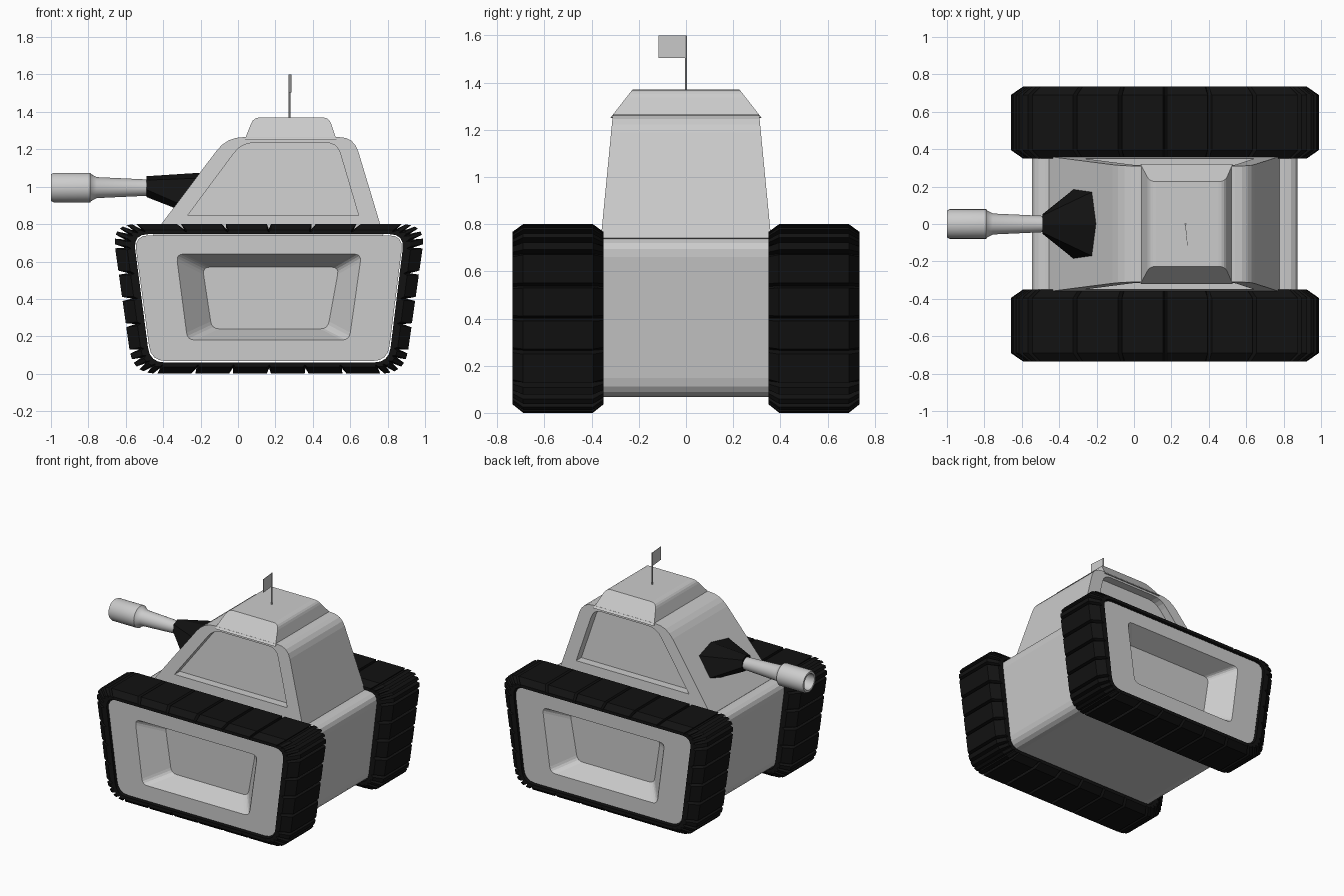
import bpy, bmesh, math
from mathutils import Vector

if "Cube" in bpy.data.objects:
    bpy.data.objects.remove(bpy.data.objects["Cube"])

black = bpy.data.materials.new("black")
black.diffuse_color = (0.006, 0.006, 0.006, 1)
black.use_nodes = True
black.node_tree.nodes["Principled BSDF"].inputs["Base Color"].default_value = black.diffuse_color


def loft(name, rings, closed=False, mat=None):
    """Skin a list of equal-length rings; close into a loop or cap the ends."""
    bm = bmesh.new()
    vs = [[bm.verts.new(p) for p in ring] for ring in rings]
    n = len(vs[0])
    for k in range(len(vs) if closed else len(vs) - 1):
        a, b = vs[k], vs[(k + 1) % len(vs)]
        for i in range(n):
            j = (i + 1) % n
            bm.faces.new((a[i], a[j], b[j], b[i]))
    if not closed:
        bm.faces.new(vs[0])
        bm.faces.new(vs[-1])
    bmesh.ops.recalc_face_normals(bm, faces=bm.faces)
    me = bpy.data.meshes.new(name)
    bm.to_mesh(me)
    bm.free()
    ob = bpy.data.objects.new(name, me)
    bpy.context.collection.objects.link(ob)
    if mat:
        me.materials.append(mat)
    return ob


def rounded(corners, trims, seg=4):
    """Rounded polygon in XZ: each corner becomes seg + 1 points."""
    pts, n = [], len(corners)
    for i, c in enumerate(corners):
        c = Vector(c)
        a = c + (Vector(corners[i - 1]) - c).normalized() * trims[i]
        b = c + (Vector(corners[(i + 1) % n]) - c).normalized() * trims[i]
        for k in range(seg + 1):
            t = k / seg
            pts.append(a * (1 - t) ** 2 + c * 2 * t * (1 - t) + b * t * t)
    return pts


def side_body(name, layers):
    """Symmetric body across Y; layers are (outline, half width as f(z)), inner first."""
    rings = [[(p.x, s * f(p.y), p.y) for p in o]
             for s, order in ((-1, layers), (1, layers[::-1])) for o, f in order]
    return loft(name, rings)


# Hull with recessed side panels
side_body("hull", [
    (rounded([(-.19, .57), (.54, .57), (.48, .24), (-.14, .24)], [.04] * 4), lambda z: .57),
    (rounded([(-.33, .64), (.66, .64), (.595, .18), (-.27, .18)], [.04] * 4), lambda z: .72),
    (rounded([(-.555, .74), (.885, .74), (.80, .068), (-.465, .068)], [.08] * 4), lambda z: .72),
])

# Turret with recessed side windows
def wall(z):
    return .355 - .045 * (z - .8) / .465

window = rounded([(-.27, .845), (.02, 1.235), (.53, 1.235), (.645, .845)], [.004, .07, .06, .004])
side_body("turret", [
    (window, lambda z: wall(z) - .06),
    (window, wall),
    (rounded([(-.455, .74), (-.06, 1.265), (.62, 1.265), (.778, .74)], [.004, .09, .08, .004]), wall),
])

# Roof hatch
side_body("roof_hatch", [
    (rounded([(.035, 1.25), (.083, 1.37), (.487, 1.37), (.527, 1.25)], [.004, .035, .035, .004]),
     lambda z: .309 - .082 * (z - 1.265) / .105),
])

# Track belts with V grooves between the treads
SEG = 4
inner = rounded([(-.56, .746), (.89, .746), (.806, .06), (-.471, .06)], [.08] * 4, SEG)
outer = rounded([(-.675, .80), (1.005, .80), (.892, 0), (-.562, 0)], [.12] * 4, SEG)
treads_per_side = [6, 4, 6, 4]
section = [(.35, 0), (.35, .4), (.395, 1), (.69, 1), (.735, .4), (.735, 0)]


def belt_rings(side):
    rings, n = [], len(outer)
    for i in range(n):
        j = (i + 1) % n
        straight = i % (SEG + 1) == SEG
        count = treads_per_side[i // (SEG + 1)] if straight else 1
        w = .011 * count / (outer[j] - outer[i]).length
        for k in range(count):
            for u, cap in ((0, .5), (w, 1), (1 - w, 1)):
                t = (k + u) / count
                a, b = inner[i].lerp(inner[j], t), outer[i].lerp(outer[j], t)
                ring = []
                for y, h in section:
                    p = a.lerp(b, h * cap)
                    ring.append((p.x, side * y, p.y))
                rings.append(ring)
    return rings


for label, side in (("front", -1), ("back", 1)):
    loft(label + "_track", belt_rings(side), closed=True, mat=black)

# Faceted gun mount on the sloping turret face
base = [(0, 1.075), (.175, 1.045), (.19, .91), (.1, .885), (-.1, .885), (-.19, .91), (-.175, 1.045)]
tip = [(0, 1.056), (.045, 1.035), (.052, .985), (.025, .945), (-.025, .945), (-.052, .985), (-.045, 1.035)]
loft("gun_mount", [[(-.49, y, z) for y, z in tip],
                   [(-.41 + .75 * (z - .8) + .01, y, z) for y, z in base]], mat=black)

# Gun barrel with hollow muzzle, turned around X
profile = [(-.45, .042), (-.755, .056), (-.785, .072), (-.79, .079), (-.985, .079),
           (-1.0, .072), (-1.0, .058), (-.85, .052)]
barrel = loft("gun_barrel", [[(x, r * math.cos(a), .995 + r * math.sin(a))
                              for a in (math.tau * i / 32 for i in range(32))] for x, r in profile])
bpy.context.view_layer.objects.active = barrel
barrel.select_set(True)
bpy.ops.object.shade_smooth_by_angle(angle=math.radians(30))

# Flag and pole
bpy.ops.mesh.primitive_cylinder_add(vertices=8, radius=.005, depth=.24, location=(.275, 0, 1.48))
bpy.context.object.name = "flag_pole"
loft("flag", [[(x, y, z) for x, y in ((.273, 0), (.285, -.117), (.287, -.117), (.276, 0))]
              for z in (1.503, 1.6)])
